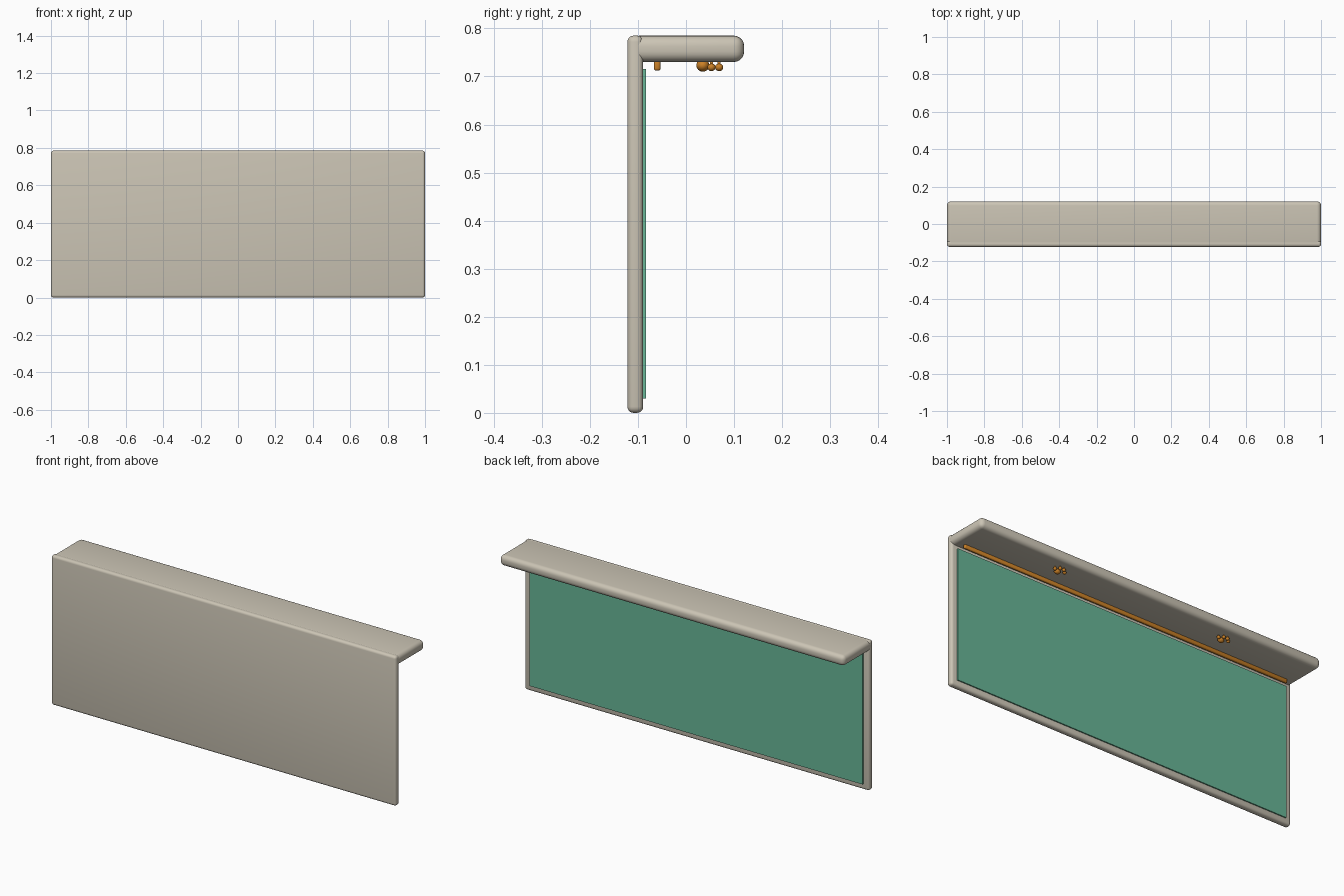
import bpy, math

if "Cube" in bpy.data.objects:
    bpy.data.objects.remove(bpy.data.objects["Cube"])


def material(name, rgb):
    m = bpy.data.materials.new(name)
    m.diffuse_color = (*rgb, 1)
    m.use_nodes = True
    m.node_tree.nodes["Principled BSDF"].inputs["Base Color"].default_value = m.diffuse_color
    return m


BEIGE = material("warm_beige", (0.60, 0.555, 0.46))
GREEN = material("soft_green", (0.14, 0.47, 0.31))
ORANGE = material("amber", (0.60, 0.22, 0.02))


def smooth(ob, mat):
    ob.data.materials.append(mat)
    bpy.ops.object.shade_smooth_by_angle(angle=math.radians(35))


def box(name, lo, hi, mat, bevel=0.0, segments=4):
    """Box between two corners with optional rounded edges."""
    bpy.ops.mesh.primitive_cube_add(size=1, location=[(a + b) / 2 for a, b in zip(lo, hi)])
    ob = bpy.context.object
    ob.name = name
    ob.scale = [b - a for a, b in zip(lo, hi)]
    bpy.ops.object.transform_apply(location=False, rotation=False, scale=True)
    if bevel:
        mod = ob.modifiers.new("rounded_edges", "BEVEL")
        mod.width = bevel
        mod.segments = segments
        bpy.ops.object.modifier_apply(modifier=mod.name)
    smooth(ob, mat)
    return ob


def pad(name, loc, radii):
    """Ellipsoid pad pressed into the shelf underside."""
    bpy.ops.mesh.primitive_uv_sphere_add(segments=20, ring_count=12, radius=1, location=loc)
    ob = bpy.context.object
    ob.name = name
    ob.scale = radii
    bpy.ops.object.transform_apply(location=False, rotation=False, scale=True)
    smooth(ob, ORANGE)


# Upright board and the ledge along its top
box("upright_board", (-1, -0.122, 0), (1, -0.089, 0.785), BEIGE, 0.013)
box("top_ledge", (-1, -0.118, 0.730), (1, 0.121, 0.785), BEIGE, 0.022, 5)

# Coloured inner panel on the back of the board
box("inner_panel", (-0.967, -0.092, 0.030), (0.967, -0.083, 0.715), GREEN)

# Trim strip under the ledge
box("trim_strip", (-0.95, -0.067, 0.712), (0.95, -0.053, 0.734), ORANGE, 0.005, 3)

# Two paw ornaments under the ledge: one main pad, four toes each
for side, sx in (("left", -1), ("right", 1)):
    cx = 0.482 * sx
    pad(f"{side}_paw_main_pad", (cx, 0.035, 0.723), (0.017, 0.0135, 0.013))
    for i, (dx, y) in enumerate(((-0.028, 0.053), (-0.011, 0.069), (0.011, 0.069), (0.028, 0.053))):
        pad(f"{side}_paw_toe_{i + 1}", (cx + dx, y, 0.719), (0.009, 0.0085, 0.008))
        # short stem seating each toe against the ledge
        box(f"{side}_paw_toe_stem_{i + 1}", (cx + dx - 0.003, y - 0.003, 0.722),
            (cx + dx + 0.003, y + 0.003, 0.732), ORANGE)
